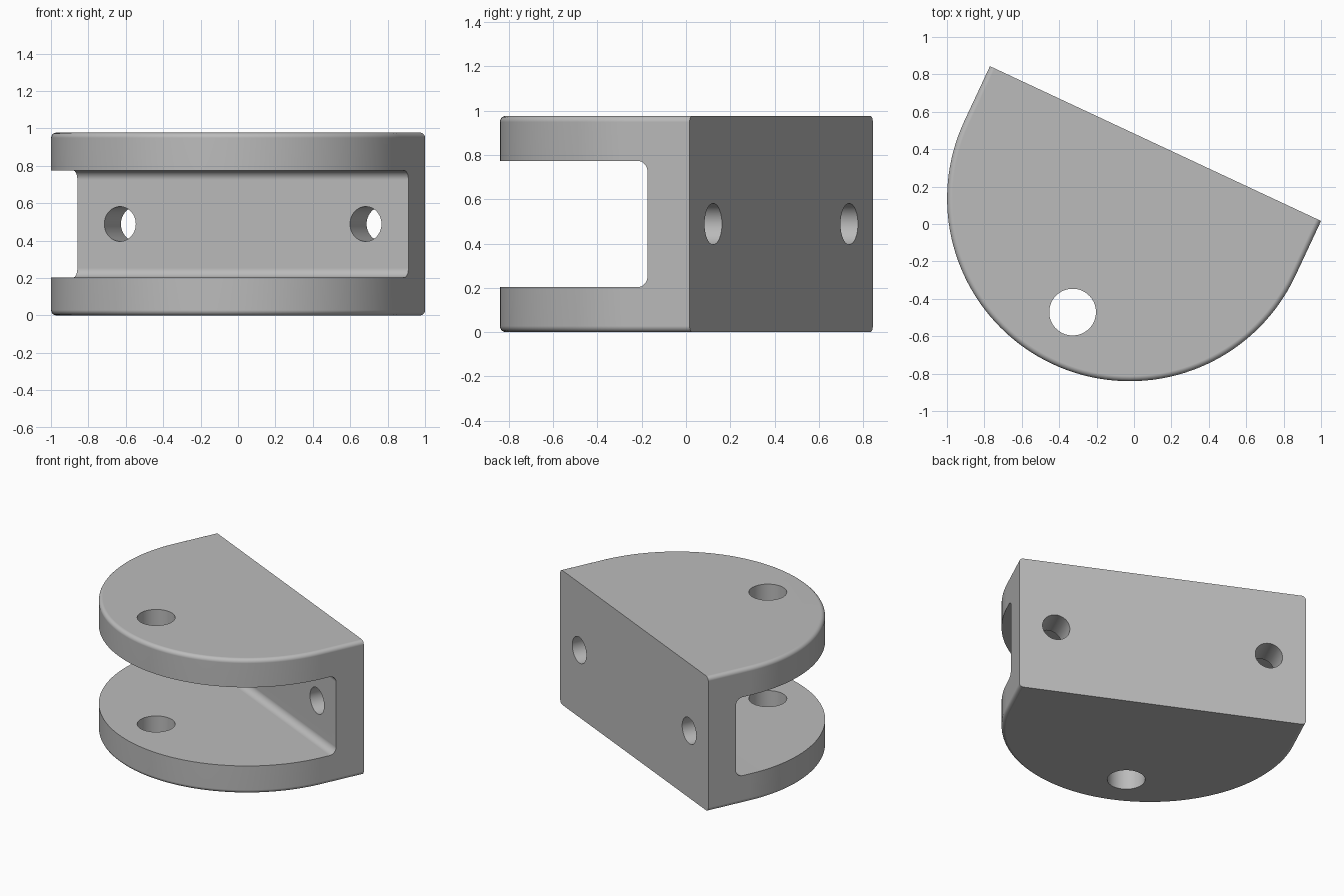
import bpy, bmesh
from math import pi, cos, sin, radians
from mathutils import Matrix

cube = bpy.data.objects.get("Cube")
if cube:
    bpy.data.objects.remove(cube, do_unlink=True)

# Dimensions, measured with the flat mounting face on local y = 0
RADIUS, STRAIGHT, HEIGHT = 0.977, 0.324, 0.977
WALL, PLATE = 0.21, 0.203
MID_Z = HEIGHT / 2
PLACE = Matrix.Translation((0.115, 0.43, 0)) @ Matrix.Rotation(radians(-25.05), 4, "Z")

grey = bpy.data.materials.new("light_grey")
grey.use_nodes = True
grey.diffuse_color = (0.5, 0.5, 0.5, 1)
grey.node_tree.nodes["Principled BSDF"].inputs["Base Color"].default_value = (0.5, 0.5, 0.5, 1)


def make_object(name, bm):
    bmesh.ops.recalc_face_normals(bm, faces=bm.faces)
    mesh = bpy.data.meshes.new(name)
    bm.to_mesh(mesh)
    bm.free()
    mesh.materials.append(grey)
    obj = bpy.data.objects.new(name, mesh)
    bpy.context.collection.objects.link(obj)
    return obj


def round_edges(bm, edges, radius, segments):
    bmesh.ops.bevel(bm, geom=edges, offset=radius, segments=segments,
                    profile=0.5, affect="EDGES")


def cylinder_cutter(name, radius, depth, matrix):
    bm = bmesh.new()
    bmesh.ops.create_cone(bm, cap_ends=True, segments=48, radius1=radius,
                          radius2=radius, depth=depth, matrix=matrix)
    return make_object(name, bm)


# Body: D-shaped outline, extruded, rim rounded except along the flat face
bm = bmesh.new()
outline = [(RADIUS, 0), *((RADIUS * cos(a), -STRAIGHT - RADIUS * sin(a))
           for a in (pi * i / 72 for i in range(73))), (-RADIUS, 0)]
base = bm.faces.new([bm.verts.new((x, y, 0)) for x, y in outline])
top = bmesh.ops.extrude_face_region(bm, geom=[base])["geom"]
bmesh.ops.translate(bm, vec=(0, 0, HEIGHT),
                    verts=[v for v in top if isinstance(v, bmesh.types.BMVert)])
bmesh.ops.recalc_face_normals(bm, faces=bm.faces)
rim = [e for e in bm.edges
       if abs(e.verts[0].co.z - e.verts[1].co.z) < 1e-5
       and min(v.co.y for v in e.verts) < -1e-5]
round_edges(bm, rim, 0.028, 5)
body = make_object("clevis_bracket", bm)

# Slot between the plates, with filleted inner corners
bm = bmesh.new()
bmesh.ops.create_cube(bm, size=1, matrix=Matrix.Translation((0, -WALL - 1, MID_Z))
                      @ Matrix.Diagonal((3, 2, HEIGHT - 2 * PLATE, 1)))
inner = [e for e in bm.edges if all(v.co.y > -WALL - 0.01 for v in e.verts)
         and abs(e.verts[0].co.x - e.verts[1].co.x) > 1]
round_edges(bm, inner, 0.05, 8)
cutters = [make_object("slot_cutter", bm)]

# Pin hole through both plates and two screw holes through the wall
cutters.append(cylinder_cutter("pin_hole_cutter", 0.125, 3,
                               Matrix.Translation((-0.02, -1.004, MID_Z))))
for side, name in ((-1, "right"), (1, "left")):
    cutters.append(cylinder_cutter(
        name + "_screw_hole_cutter", 0.093, 1,
        Matrix.Translation((side * 0.725, 0, MID_Z)) @ Matrix.Rotation(pi / 2, 4, "X")))

bpy.ops.object.select_all(action="DESELECT")
bpy.context.view_layer.objects.active = body
body.select_set(True)
for cutter in cutters:
    cutter.hide_render = True
    cut = body.modifiers.new(cutter.name, "BOOLEAN")
    cut.operation, cut.solver, cut.object = "DIFFERENCE", "EXACT", cutter
    bpy.ops.object.modifier_apply(modifier=cut.name)
    bpy.data.objects.remove(cutter, do_unlink=True)

# Turn into place and shade smooth, keeping the flat faces flat
body.data.transform(PLACE)
bpy.ops.object.shade_smooth_by_angle(angle=radians(30))
normals = body.modifiers.new("flat_faces", "WEIGHTED_NORMAL")
normals.keep_sharp = True
